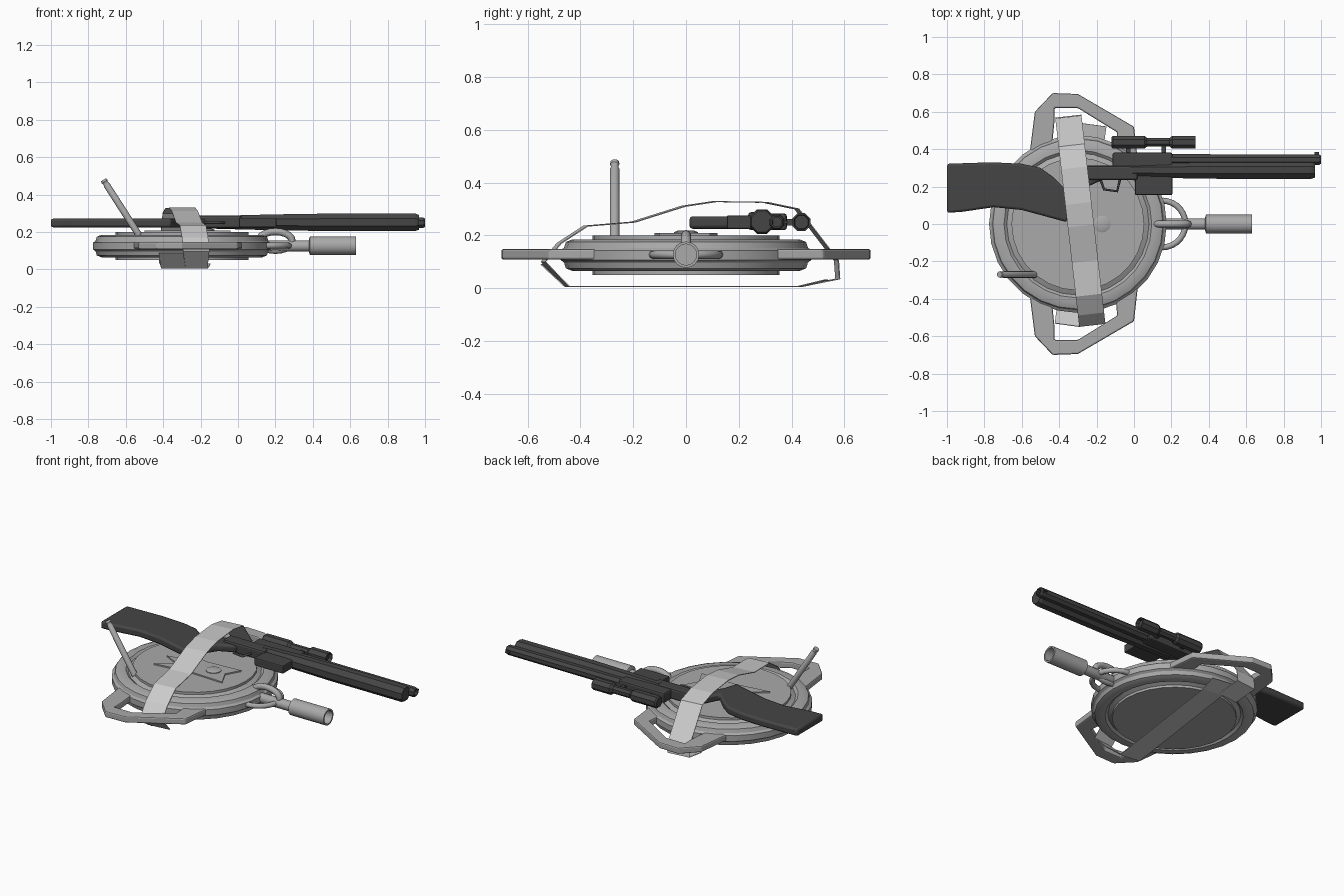
import bpy, bmesh, math
from mathutils import Vector, Matrix

if "Cube" in bpy.data.objects:
    bpy.data.objects.remove(bpy.data.objects["Cube"])


def material(name, v):
    m = bpy.data.materials.new(name)
    m.diffuse_color = (v, v, v, 1)
    m.use_nodes = True
    m.node_tree.nodes["Principled BSDF"].inputs["Base Color"].default_value = m.diffuse_color
    return m


STEEL, GUN, CLOTH = material("steel", 0.4), material("gunmetal", 0.06), material("webbing", 0.55)


def make(name, bm, mat, smooth=None, bevel=0):
    bmesh.ops.recalc_face_normals(bm, faces=bm.faces)
    me = bpy.data.meshes.new(name)
    bm.to_mesh(me)
    bm.free()
    me.materials.append(mat)
    ob = bpy.data.objects.new(name, me)
    bpy.context.collection.objects.link(ob)
    if bevel:
        b = ob.modifiers.new("bevel", 'BEVEL')
        b.width, b.segments, b.limit_method = bevel, 2, 'ANGLE'
    if smooth:
        bpy.ops.object.select_all(action='DESELECT')
        ob.select_set(True)
        bpy.context.view_layer.objects.active = ob
        bpy.ops.object.shade_smooth_by_angle(angle=math.radians(smooth))
    return ob


def lathe(name, profile, origin, axis, mat, n=32, smooth=35, spin=0):
    """Revolve (radius, height) points about an axis through origin."""
    bm = bmesh.new()
    rot = Vector((0, 0, 1)).rotation_difference(Vector(axis)).to_matrix()
    rings = []
    for r, h in profile:
        rings.append([bm.verts.new(rot @ Vector((r * math.cos(a), r * math.sin(a), h)) + Vector(origin))
                      for a in (2 * math.pi * (i + spin) / n for i in range(n))])
    for a, b in zip(rings, rings[1:]):
        for i in range(n):
            j = (i + 1) % n
            bm.faces.new((a[i], a[j], b[j], b[i]))
    bm.faces.new(rings[0])
    bm.faces.new(rings[-1])
    return make(name, bm, mat, smooth)


def slab(name, outline, z0, z1, mat, bevel=0.0, smooth=None):
    """Extrude an xy outline between two heights."""
    bm = bmesh.new()
    f = bm.faces.new([bm.verts.new((x, y, z0)) for x, y in outline])
    ext = bmesh.ops.extrude_face_region(bm, geom=[f])
    for v in ext["geom"]:
        if isinstance(v, bmesh.types.BMVert):
            v.co.z = z1
    return make(name, bm, mat, smooth, bevel)


def box(name, x0, x1, y0, y1, z0, z1, mat, bevel=0.006):
    return slab(name, [(x0, y0), (x1, y0), (x1, y1), (x0, y1)], z0, z1, mat, bevel)


def wire(name, pts, radius, mat, cyclic=False):
    cu = bpy.data.curves.new(name, 'CURVE')
    cu.dimensions, cu.bevel_depth, cu.bevel_resolution = '3D', radius, 2
    cu.use_fill_caps = True
    s = cu.splines.new('POLY')
    s.points.add(len(pts) - 1)
    for p, q in zip(s.points, pts):
        p.co = (*q, 1)
    s.use_cyclic_u = cyclic
    cu.materials.append(mat)
    ob = bpy.data.objects.new(name, cu)
    bpy.context.collection.objects.link(ob)


def strap(name, path, half, mat):
    """Flat band along a path of points."""
    bm = bmesh.new()
    prev = None
    for p in path:
        pair = [bm.verts.new(Vector(p) + Vector(half) * s) for s in (-1, 1)]
        if prev:
            bm.faces.new((prev[0], prev[1], pair[1], pair[0]))
        prev = pair
    ob = make(name, bm, mat)
    s = ob.modifiers.new("thickness", 'SOLIDIFY')
    s.thickness, s.offset = 0.004, 0


# Round flat body, mirrored about its mid height
MID = 0.125
half = [(0.355, 0.075), (0.355, 0.06), (0.38, 0.047), (0.395, 0.06), (0.43, 0.06),
        (0.455, 0.05), (0.462, 0.028), (0.475, 0.018)]
prof = [(r, MID + h) for r, h in half] + [(r, MID - h) for r, h in reversed(half)]
lathe("disc_body", prof, (-0.3, 0, 0), (0, 0, 1), STEEL, 28, 30)

# Plain pointed relief plate and centre boss
slab("relief_plate", [(-0.5, -0.12), (-0.27, -0.09), (-0.04, -0.1), (-0.09, 0), (-0.04, 0.09),
                      (-0.27, 0.075), (-0.45, 0.12), (-0.38, 0.04), (-0.5, 0.01), (-0.4, -0.04)],
     0.195, 0.208, STEEL)
lathe("boss", [(0.045, 0.195), (0.045, 0.212), (0.03, 0.218)], (-0.17, 0, 0), (0, 0, 1), STEEL, 16)

# Flat loop handles on both sides
outer = [(-0.56, 0.36), (-0.53, 0.6), (-0.435, 0.7), (-0.3, 0.695), (0, 0.52), (0.02, 0.34)]
inner = [(-0.44, 0.4), (-0.425, 0.55), (-0.425, 0.62), (-0.3, 0.62), (-0.09, 0.49), (-0.1, 0.37)]
for side, label in ((1, "back"), (-1, "front")):
    slab(label + "_handle", [(x, y * side) for x, y in outer + inner[::-1]], 0.108, 0.148, STEEL, 0.008)

# Slanted pin
d = Vector((-0.18, 0, 0.28))
lathe("pin", [(0.018, -0.02), (0.018, 0.3), (0.015, 0.305), (0.015, 0.315), (0.018, 0.32), (0.016, 0.332)],
      (-0.54, -0.27, 0.2), d, STEEL, 12)

# Shackle, link and hollow grip tube
wire("shackle", [(0.15 + 0.125 * math.cos(a), 0.125 * math.sin(a), 0.127)
                 for a in (math.pi * (i / 14 - 0.5) for i in range(15))], 0.016, STEEL)
wire("link", [(0.2 + 0.09 * math.cos(a), 0, 0.152 + 0.05 * math.sin(a))
              for a in (2 * math.pi * i / 20 for i in range(20))], 0.019, STEEL, True)
lathe("grip_neck", [(0.012, 0.1), (0.03, 0.16), (0.03, 0.38)], (0, 0, 0.125), (1, 0, 0), STEEL, 12)
lathe("grip_tube", [(0.035, 0.38), (0.05, 0.385), (0.05, 0.63), (0.04, 0.63), (0.04, 0.5)],
      (0, 0, 0.127), (1, 0, 0), STEEL, 16)

# Straps over the gun and under the body
over = [(-0.45, 0.006), (-0.54, 0.1), (-0.48, 0.17), (-0.38, 0.235), (-0.2, 0.25), (-0.01, 0.31),
        (0.11, 0.328), (0.3, 0.325), (0.42, 0.3), (0.57, 0.105), (0.575, 0.035), (0.43, 0.006)]
strap("upper_strap", [(-0.285 - 0.115 * y, y, z) for y, z in over], (0.07, 0.008, 0), CLOTH)
under = [(-0.54, 0.09), (-0.45, 0.006), (0.43, 0.006), (0.53, 0.03)]
strap("lower_strap", [(-0.285 + 0.135 * y, y, z) for y, z in under], (0.066, -0.009, 0), CLOTH)

# Gun lying on its side: stock with grip curve
slab("stock", [(-1, 0.06), (-0.92, 0.065), (-0.75, 0.09), (-0.6, 0.075), (-0.36, 0.01), (-0.33, 0.1),
               (-0.27, 0.19), (-0.17, 0.235), (-0.17, 0.305), (-0.3, 0.3), (-0.36, 0.18), (-0.43, 0.25),
               (-0.5, 0.3), (-0.6, 0.322), (-0.76, 0.33), (-1, 0.322)], 0.225, 0.272, GUN, 0.012, 40)

# Receiver, magazine and trigger guard
box("receiver", -0.27, 0.02, 0.235, 0.312, 0.22, 0.288, GUN, 0.012)
box("barrel_housing", -0.115, 0.205, 0.3, 0.382, 0.22, 0.283, GUN, 0.01)
box("magazine", 0.005, 0.205, 0.155, 0.26, 0.225, 0.276, GUN)
wire("trigger_guard", [(-0.18, 0.24, 0.25), (-0.16, 0.185, 0.25), (-0.09, 0.175, 0.25),
                       (-0.075, 0.24, 0.25)], 0.007, GUN)

# Fore-end, flaring towards the muzzle, with the barrel alongside
fore = lathe("fore_end", [(0.04, -0.02), (0.046, 0.2), (0.05, 0.45), (0.05, 0.95), (0.043, 0.967)],
             (0, 0.288, 0.252), (1, 0, 0), GUN, 8, None, 0.5)
lathe("barrel", [(0.032, 0.1), (0.03, 0.99), (0.024, 1.0), (0.018, 1.0), (0.018, 0.96)],
      (0, 0.344, 0.25), (1, 0, 0), GUN, 8, None, 0.5)
box("front_sight", 0.965, 0.99, 0.365, 0.385, 0.245, 0.255, GUN, 0)

# Scope with two mounts
lathe("scope", [(0.03, -0.12), (0.037, -0.112), (0.037, 0.055), (0.025, 0.07), (0.025, 0.19),
                (0.037, 0.205), (0.037, 0.328), (0.03, 0.33), (0.027, 0.31)],
      (0, 0.437, 0.25), (1, 0, 0), GUN, 8, None, 0.5)
for i, x in enumerate((-0.03, 0.16)):
    box("scope_mount_%d" % (i + 1), x - 0.012, x + 0.012, 0.37, 0.42, 0.238, 0.262, GUN, 0)
